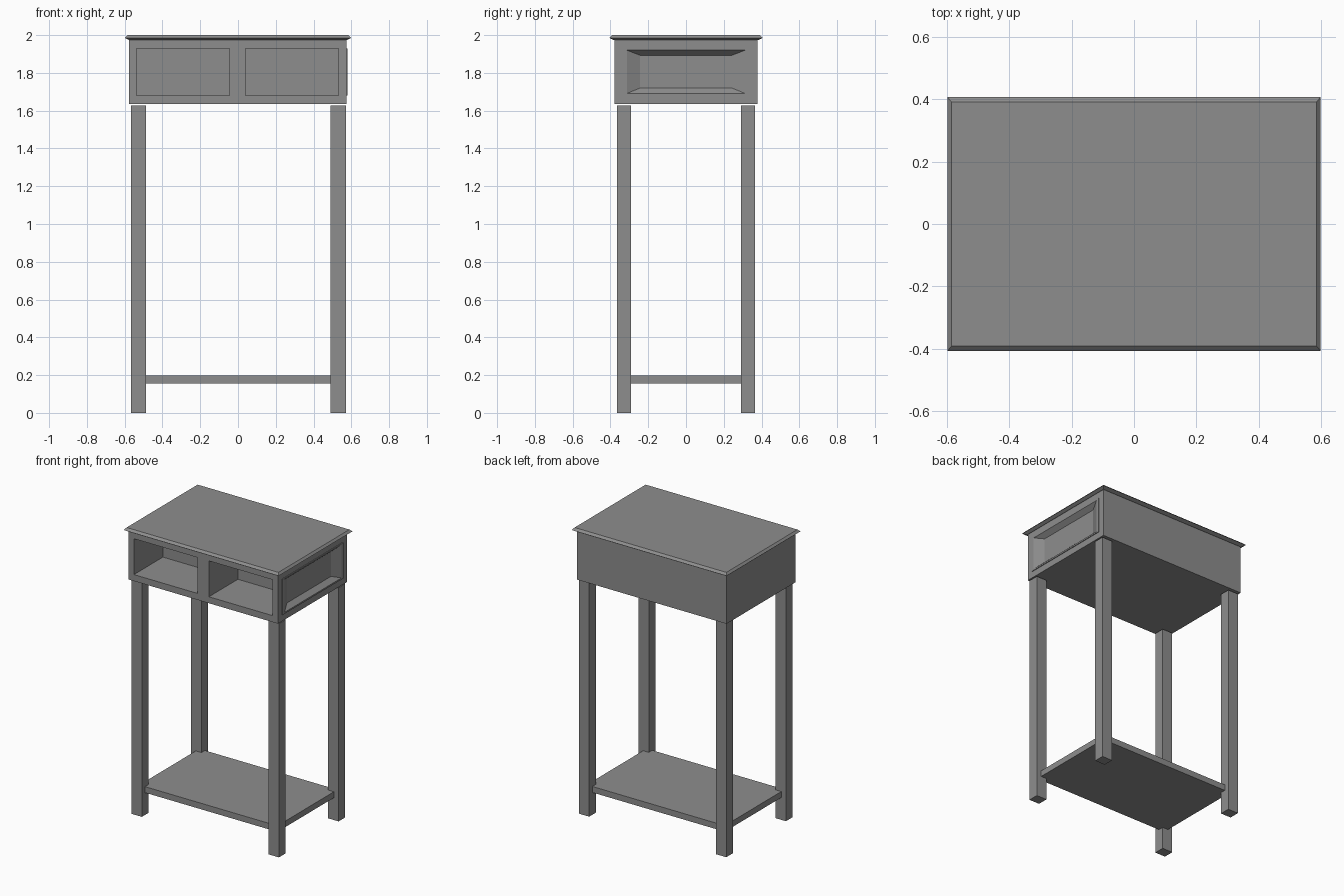
import bpy
import bmesh
from mathutils import Vector

if "Cube" in bpy.data.objects:
    bpy.data.objects.remove(bpy.data.objects["Cube"], do_unlink=True)

GREY = (0.27, 0.27, 0.27, 1.0)
mat = bpy.data.materials.new("plain_grey")
mat.use_nodes = True
mat.diffuse_color = GREY
mat.node_tree.nodes["Principled BSDF"].inputs["Base Color"].default_value = GREY


def loft(name, rings):
    """Solid through a stack of four-cornered rings."""
    bm = bmesh.new()
    rows = [[bm.verts.new(co) for co in ring] for ring in rings]
    for low, high in zip(rows, rows[1:]):
        for i in range(4):
            j = (i + 1) % 4
            bm.faces.new((low[i], low[j], high[j], high[i]))
    bm.faces.new(rows[0][::-1])
    bm.faces.new(rows[-1])
    bmesh.ops.recalc_face_normals(bm, faces=bm.faces)
    mesh = bpy.data.meshes.new(name)
    bm.to_mesh(mesh)
    bm.free()
    mesh.materials.append(mat)
    obj = bpy.data.objects.new(name, mesh)
    bpy.context.scene.collection.objects.link(obj)
    return obj


def flat_ring(x0, x1, y0, y1, z):
    return [(x0, y0, z), (x1, y0, z), (x1, y1, z), (x0, y1, z)]


def side_ring(x, half_y, z0, z1):
    return [(x, -half_y, z0), (x, half_y, z0), (x, half_y, z1), (x, -half_y, z1)]


def box(name, x0, x1, y0, y1, z0, z1):
    return loft(name, [flat_ring(x0, x1, y0, y1, z) for z in (z0, z1)])


def carve(target, cutter):
    mod = target.modifiers.new("carve", "BOOLEAN")
    mod.operation = "DIFFERENCE"
    mod.solver = "EXACT"
    mod.object = cutter
    bpy.context.view_layer.objects.active = target
    bpy.ops.object.modifier_apply(modifier=mod.name)


# Table top with a chamfered rim
loft("table_top", [
    flat_ring(-x, x, -y, y, z)
    for x, y, z in ((0.58, 0.385, 1.975), (0.598, 0.407, 1.985), (0.585, 0.391, 2.0))
])

# Case with two open compartments and one panelled side
case = box("case", -0.578, 0.574, -0.379, 0.379, 1.635, 1.977)
panel = loft("side_panel", [side_ring(x, 0.335, 1.68, 1.93) for x in (0.57, 0.579)])
cutters = [
    box("compartment_cutter", x0, x1, -0.5, -0.06, 1.68, 1.93)
    for x0, x1 in ((-0.537, -0.046), (0.041, 0.532))
]
recess = loft("recess_cutter", [
    side_ring(0.547, 0.243, 1.72, 1.893), side_ring(0.581, 0.318, 1.689, 1.922)
])
for cutter in cutters + [recess]:
    cutter.hide_render = True
    carve(case, cutter)
carve(panel, recess)
for cutter in cutters + [recess]:
    bpy.data.objects.remove(cutter, do_unlink=True)

# Four square legs
for side, x0, x1 in (("right", -0.566, -0.486), ("left", 0.491, 0.571)):
    for end, y0, y1 in (("front", -0.365, -0.292), ("back", 0.292, 0.365)):
        box(f"{end}_{side}_leg", x0, x1, y0, y1, 0.0, 1.628)

# Low shelf let into the legs
box("lower_shelf", -0.53, 0.535, -0.33, 0.33, 0.155, 0.197)
